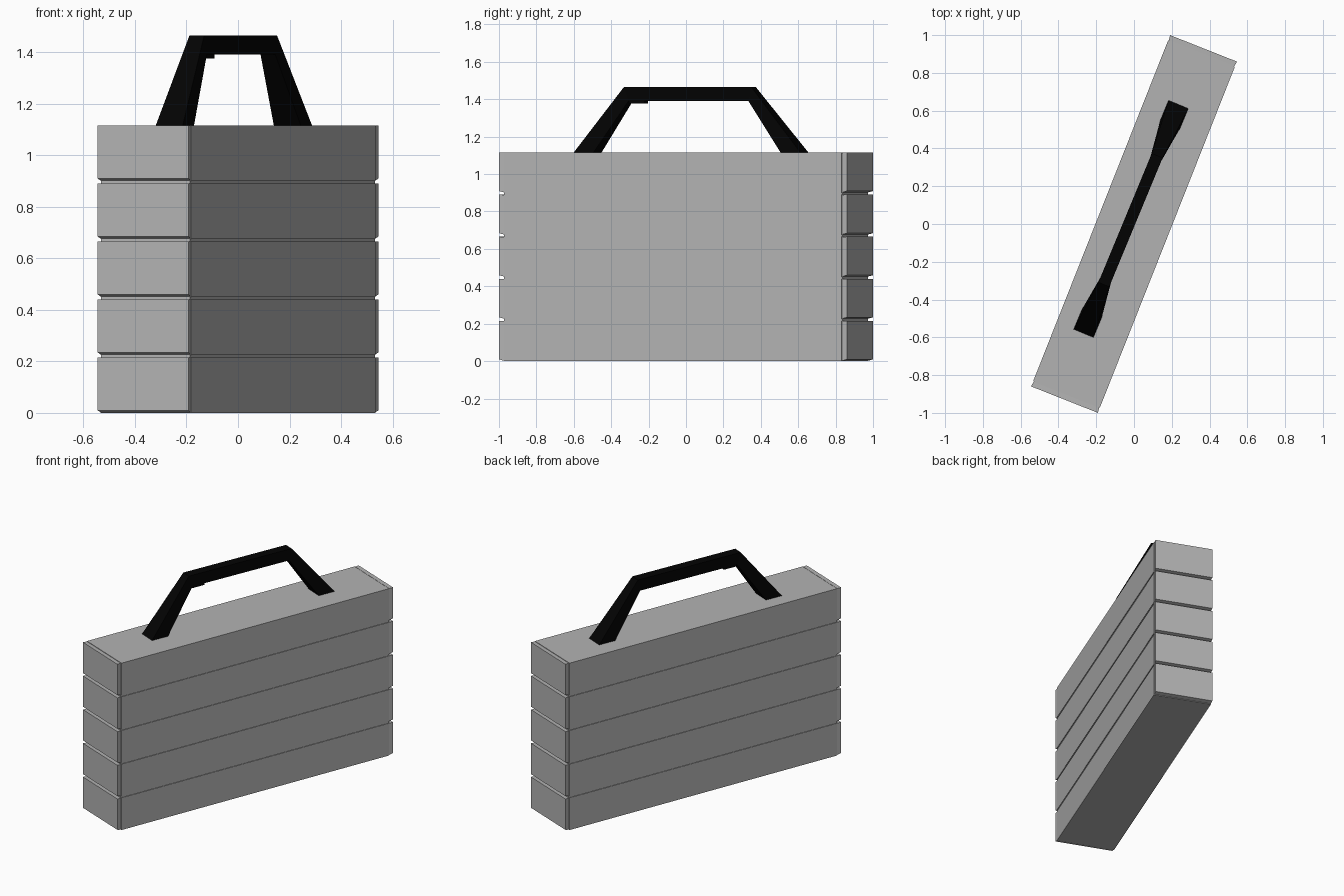
import bpy, bmesh, math
from mathutils import Matrix

if "Cube" in bpy.data.objects:
    bpy.data.objects.remove(bpy.data.objects["Cube"])

W, BODY, END = 0.19, 0.97, 1.0         # half width, half body length, half full length
PITCH, TIER, TOP = 0.225, 0.215, 1.115


def paint(name, v):
    m = bpy.data.materials.new(name)
    m.diffuse_color = (v, v, v, 1)
    m.use_nodes = True
    m.node_tree.nodes["Principled BSDF"].inputs["Base Color"].default_value = m.diffuse_color
    return m


grey = paint("mid_grey", 0.45)
black = paint("black", 0.0008)


def loft(name, rings, mat, turn=-21.6):
    """Skin four-cornered rings into one closed solid, turned about z."""
    verts = [p for ring in rings for p in ring]
    faces = [(3, 2, 1, 0)]
    for r in range(len(rings) - 1):
        a = 4 * r
        faces += [(a + i, a + (i + 1) % 4, a + 4 + (i + 1) % 4, a + 4 + i) for i in range(4)]
    n = len(verts)
    faces.append((n - 4, n - 3, n - 2, n - 1))
    me = bpy.data.meshes.new(name)
    me.from_pydata(verts, [], faces)
    bm = bmesh.new()
    bm.from_mesh(me)
    bmesh.ops.recalc_face_normals(bm, faces=bm.faces)
    bm.to_mesh(me)
    bm.free()
    me.transform(Matrix.Rotation(math.radians(turn), 4, 'Z'))
    me.materials.append(mat)
    ob = bpy.data.objects.new(name, me)
    bpy.context.collection.objects.link(ob)
    return ob


def section(y, w, z0, z1, x=0):
    return [(x - w, y, z0), (x + w, y, z0), (x + w, y, z1), (x - w, y, z1)]


# Inner core, showing only in the thin grooves
loft("case_core", [section(-BODY - .004, W - .004, .004, TOP - .005),
                   section(BODY + .004, W - .004, .004, TOP - .005)], grey)

# Five stacked tiers, each with a bevelled panel at both ends
for k in range(5):
    z0, z1 = k * PITCH, k * PITCH + TIER
    loft(f"case_tier_{k + 1}", [section(-BODY, W, z0, z1), section(BODY, W, z0, z1)], grey)
    for s, end in ((-1, "front"), (1, "back")):
        loft(f"{end}_panel_{k + 1}", [section(s * (BODY + .003), W - .003, z0 + .002, z1 - .001),
                                      section(s * END, W, z0 + .009, z1)], grey)

# Black carrying handle with flared feet, sitting very slightly askew
HX, HY = -0.025, 0.019
AXIS = -22.5


def handle_ring(s, outer, inner, w):
    (yo, zo), (yi, zi) = outer, inner
    yo, yi = HY + s * yo, HY + s * yi
    return [(HX - w, yo, zo), (HX + w, yo, zo), (HX + w, yi, zi), (HX - w, yi, zi)]


foot = ((.66, TOP - .005), (.545, TOP - .005), .057)
left_bend = ((.376, 1.465), (.35, 1.39), .031)
right_bend = ((.362, 1.465), (.345, 1.39), .031)
loft("handle", [handle_ring(-1, *foot), handle_ring(-1, *left_bend),
                handle_ring(1, *right_bend), handle_ring(1, *foot)], black, AXIS)

# Small catch under the grip
loft("handle_catch", [section(-.33, .026, 1.376, 1.41, HX),
                      section(-.24, .026, 1.376, 1.41, HX)], black, AXIS)
